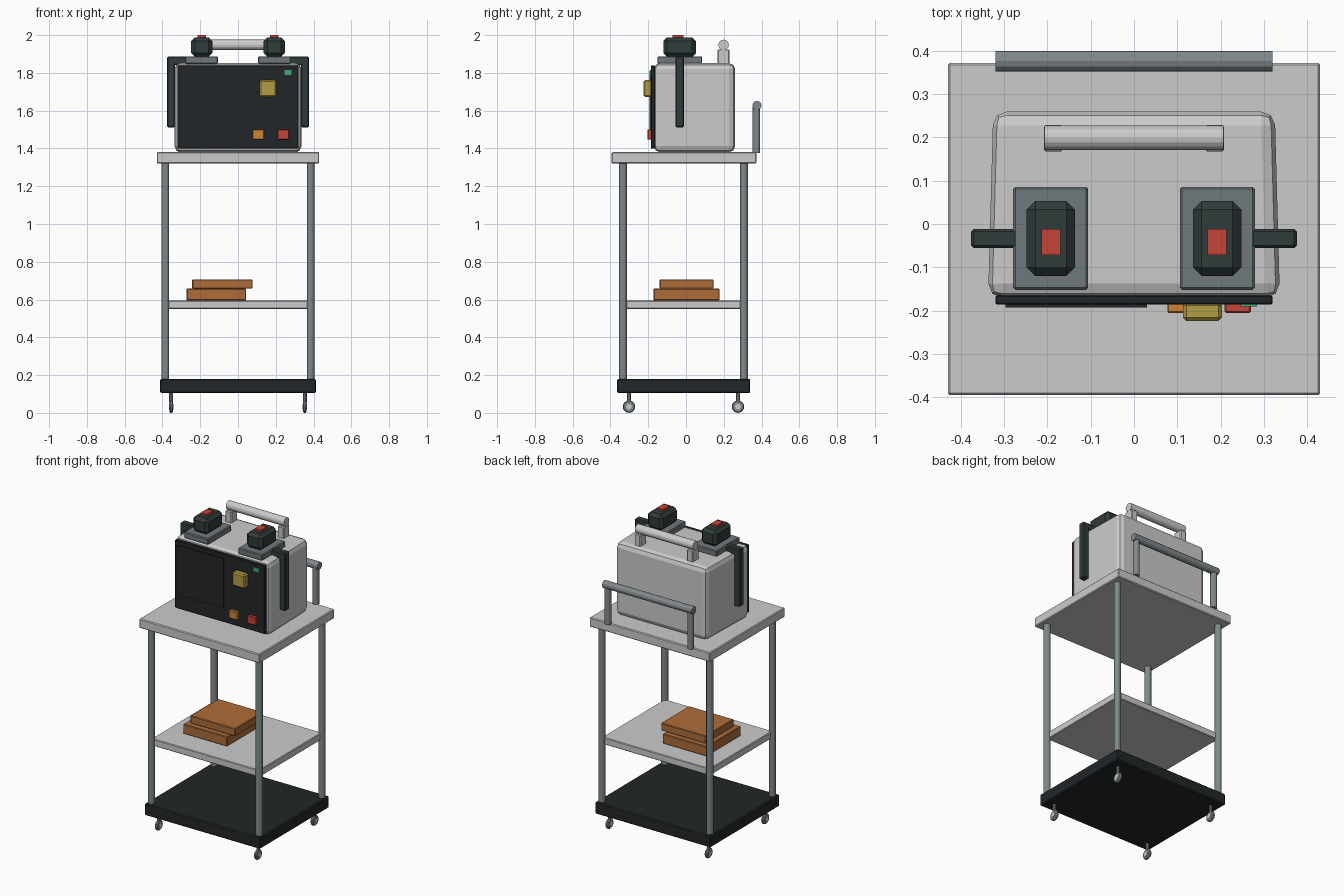
import bpy, bmesh, math
from mathutils import Matrix, Vector

if "Cube" in bpy.data.objects:
    bpy.data.objects.remove(bpy.data.objects["Cube"])


def mat(name, r, g, b):
    m = bpy.data.materials.new(name)
    m.diffuse_color = (r, g, b, 1)
    m.use_nodes = True
    m.node_tree.nodes["Principled BSDF"].inputs["Base Color"].default_value = m.diffuse_color
    return m


BLACK = mat("black", 0.016, 0.019, 0.021)
DARK = mat("dark_green_grey", 0.03, 0.045, 0.043)
STEEL = mat("steel", 0.22, 0.25, 0.26)
PLATE = mat("plate_grey", 0.16, 0.19, 0.2)
BROWN = mat("brown", 0.42, 0.15, 0.04)
GOLD = mat("gold", 0.45, 0.34, 0.06)
ORANGE = mat("orange", 0.6, 0.23, 0.04)
RED = mat("red", 0.55, 0.06, 0.04)
GREEN = mat("green", 0.05, 0.42, 0.16)


def finish(bm, name, m=None, bevel=0, segments=1):
    me = bpy.data.meshes.new(name)
    bmesh.ops.recalc_face_normals(bm, faces=bm.faces)
    bm.to_mesh(me)
    bm.free()
    ob = bpy.data.objects.new(name, me)
    bpy.context.collection.objects.link(ob)
    if m:
        me.materials.append(m)
    if bevel:
        mod = ob.modifiers.new("bevel", 'BEVEL')
        mod.width, mod.segments = bevel, segments
        mod.limit_method = 'ANGLE'
        mod.angle_limit = math.radians(40)
    return ob


def box(name, x, y, z, m=None, bevel=0, segments=1, back=1.0):
    """Box from (min, max) ranges; back scales the width of the rear face."""
    bm = bmesh.new()
    bmesh.ops.create_cube(bm, size=1)
    for v in bm.verts:
        k = back if v.co.y > 0 else 1
        v.co = [r[0] + (c + 0.5) * (r[1] - r[0]) for c, r in zip(v.co, (x, y, z))]
        v.co.x *= k
    return finish(bm, name, m, bevel, segments)


def rod(name, a, b, r, m=None, sides=12, bevel=0):
    a, b = Vector(a), Vector(b)
    bm = bmesh.new()
    bmesh.ops.create_cone(bm, cap_ends=True, segments=sides, radius1=r, radius2=r,
                          depth=(b - a).length)
    q = (b - a).to_track_quat('Z', 'Y').to_matrix().to_4x4()
    bm.transform(Matrix.Translation((a + b) / 2) @ q)
    return finish(bm, name, m, bevel)


# Cart
box("cart_base", (-0.413, 0.413), (-0.365, 0.34), (0.105, 0.18), BLACK, 0.006)
box("lower_shelf", (-0.385, 0.385), (-0.333, 0.307), (0.55, 0.595), None, 0.004)
box("cart_top", (-0.43, 0.43), (-0.395, 0.372), (1.32, 1.38), None, 0.005)
for s, side in ((-1, "left"), (1, "right")):
    for y, wy, end in ((-0.333, -0.302, "front"), (0.307, 0.275, "back")):
        tag = f"{end}_{side}"
        rod("leg_" + tag, (s * 0.385, y, 0.17), (s * 0.385, y, 1.33), 0.021, STEEL)
        # Casters
        x = s * 0.354
        rod("caster_stem_" + tag, (x, wy, 0.055), (x, wy, 0.11), 0.01, STEEL, 8)
        rod("caster_wheel_" + tag, (x - 0.009, wy, 0.033), (x + 0.009, wy, 0.033),
            0.033, STEEL, 16, 0.005)
        rod("caster_hub_" + tag, (x - 0.012, wy, 0.033), (x + 0.012, wy, 0.033),
            0.015, None, 12)
    # Rear push rail posts
    rod("rail_post_" + side, (s * 0.295, 0.373, 1.375), (s * 0.295, 0.373, 1.62), 0.02, STEEL)
rod("rear_rail", (-0.32, 0.376, 1.627), (0.32, 0.376, 1.627), 0.024, STEEL)

# Stacked boxes on the shelf
box("lower_storage_box", (-0.272, 0.043), (-0.172, 0.178), (0.595, 0.658), BROWN, 0.004)
box("upper_storage_box", (-0.243, 0.077), (-0.14, 0.146), (0.658, 0.707), BROWN, 0.004)

# Machine housing and front panel
box("machine_body", (-0.337, 0.337), (-0.17, 0.26), (1.38, 1.852), None, 0.032, 2, back=0.965)
box("front_panel", (-0.32, 0.32), (-0.186, -0.165), (1.40, 1.84), BLACK, 0.003)
box("screen", (-0.297, 0.03), (-0.193, -0.18), (1.493, 1.812), BLACK)
box("selector_knob", (0.113, 0.203), (-0.224, -0.18), (1.673, 1.762), GOLD, 0.008)
box("orange_button", (0.077, 0.138), (-0.205, -0.18), (1.448, 1.50), ORANGE, 0.003)
box("red_button", (0.209, 0.27), (-0.205, -0.18), (1.448, 1.50), RED, 0.003)
box("indicator_light", (0.246, 0.284), (-0.191, -0.18), (1.79, 1.815), GREEN)

# Carry handle
rod("carry_handle_bar", (-0.207, 0.199, 1.948), (0.207, 0.199, 1.948), 0.028, None, 16)
for s, side in ((-1, "left"), (1, "right")):
    def span(a, b):
        return tuple(sorted((s * a, s * b)))
    box("handle_support_" + side, span(0.165, 0.208), (0.167, 0.229), (1.845, 1.925), None, 0.005)
    # Paddles resting on top plates
    box("paddle_plate_" + side, span(0.106, 0.279), (-0.152, 0.086), (1.848, 1.888), PLATE, 0.005)
    box("paddle_grip_" + side, span(0.136, 0.248), (-0.12, 0.053), (1.885, 1.988), DARK, 0.02)
    box("paddle_button_" + side, span(0.17, 0.214), (-0.072, -0.012), (1.98, 2.0), RED)
    # Side cable arms
    box("cable_arm_top_" + side, span(0.27, 0.376), (-0.056, -0.011), (1.842, 1.886), DARK, 0.006)
    box("cable_arm_drop_" + side, span(0.333, 0.376), (-0.056, -0.011), (1.512, 1.88), DARK, 0.006)
